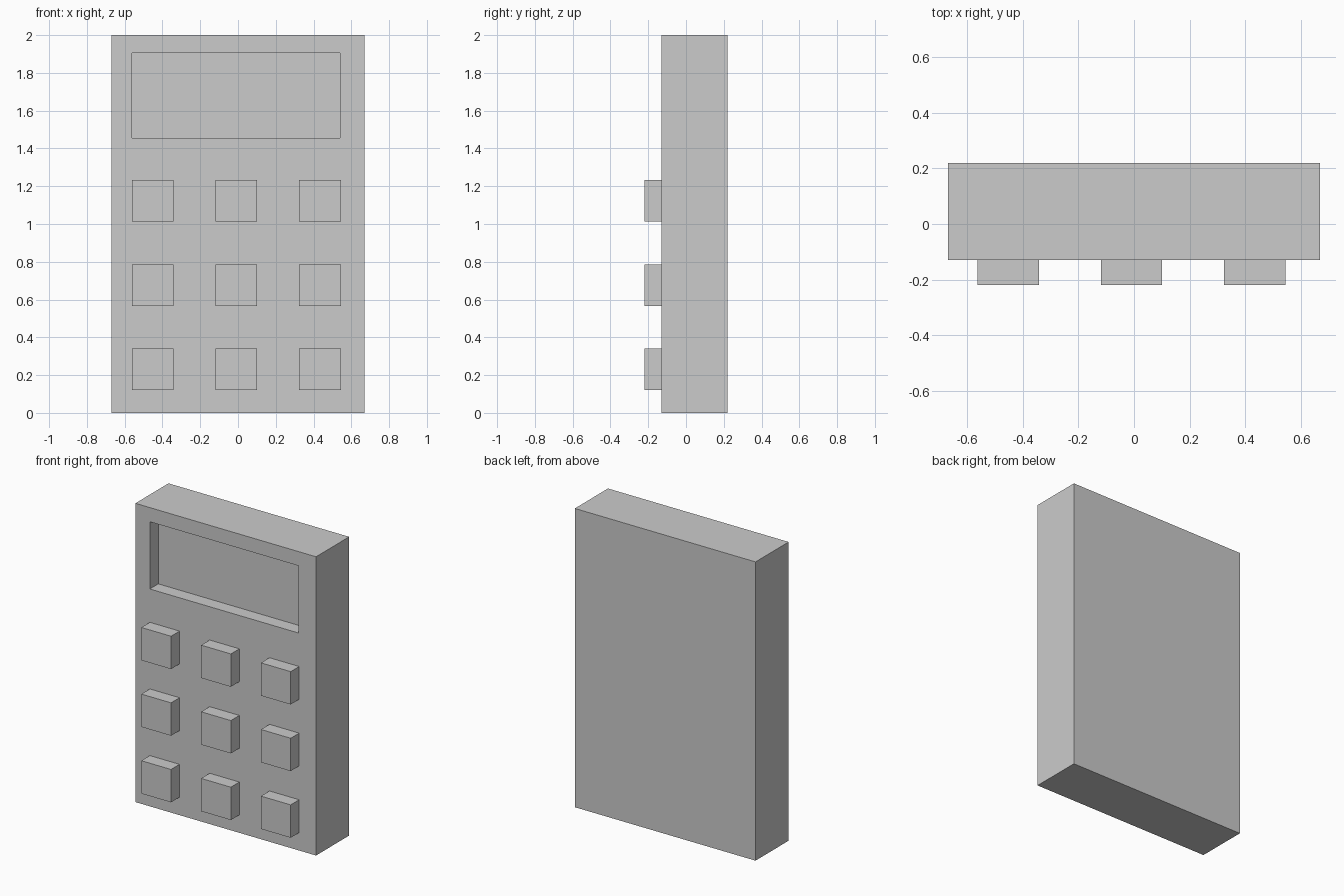
import bpy

if "Cube" in bpy.data.objects:
    bpy.data.objects.remove(bpy.data.objects["Cube"])


def box(name, x, y, z):
    """Add a box spanning the given (min, max) ranges."""
    spans = (x, y, z)
    bpy.ops.mesh.primitive_cube_add(size=1, location=[(a + b) / 2 for a, b in spans])
    obj = bpy.context.object
    obj.name = name
    obj.scale = [b - a for a, b in spans]
    bpy.ops.object.transform_apply(location=False, rotation=False, scale=True)
    return obj


FRONT = -0.13          # front face of the case
BUTTON = 0.22          # button side length
STEP = 0.443           # button spacing across
ROW = 0.446            # button spacing up

# Case
case = box("case", (-0.669, 0.669), (FRONT, 0.22), (0, 2))

# Recessed display window
cutter = box("display_cutter", (-0.562, 0.54), (FRONT - 0.1, FRONT + 0.09), (1.455, 1.905))
cutter.hide_render = True
cutter.hide_viewport = True
cut = case.modifiers.new("display_recess", 'BOOLEAN')
cut.operation = 'DIFFERENCE'
cut.solver = 'EXACT'
cut.object = cutter

# Keypad: three by three raised square buttons, slightly sunk into the case
for row in range(3):
    for col in range(3):
        x = -0.562 + col * STEP
        z = 0.12 + row * ROW
        box(f"button_{row + 1}_{col + 1}", (x, x + BUTTON), (-0.22, FRONT + 0.01), (z, z + BUTTON))
